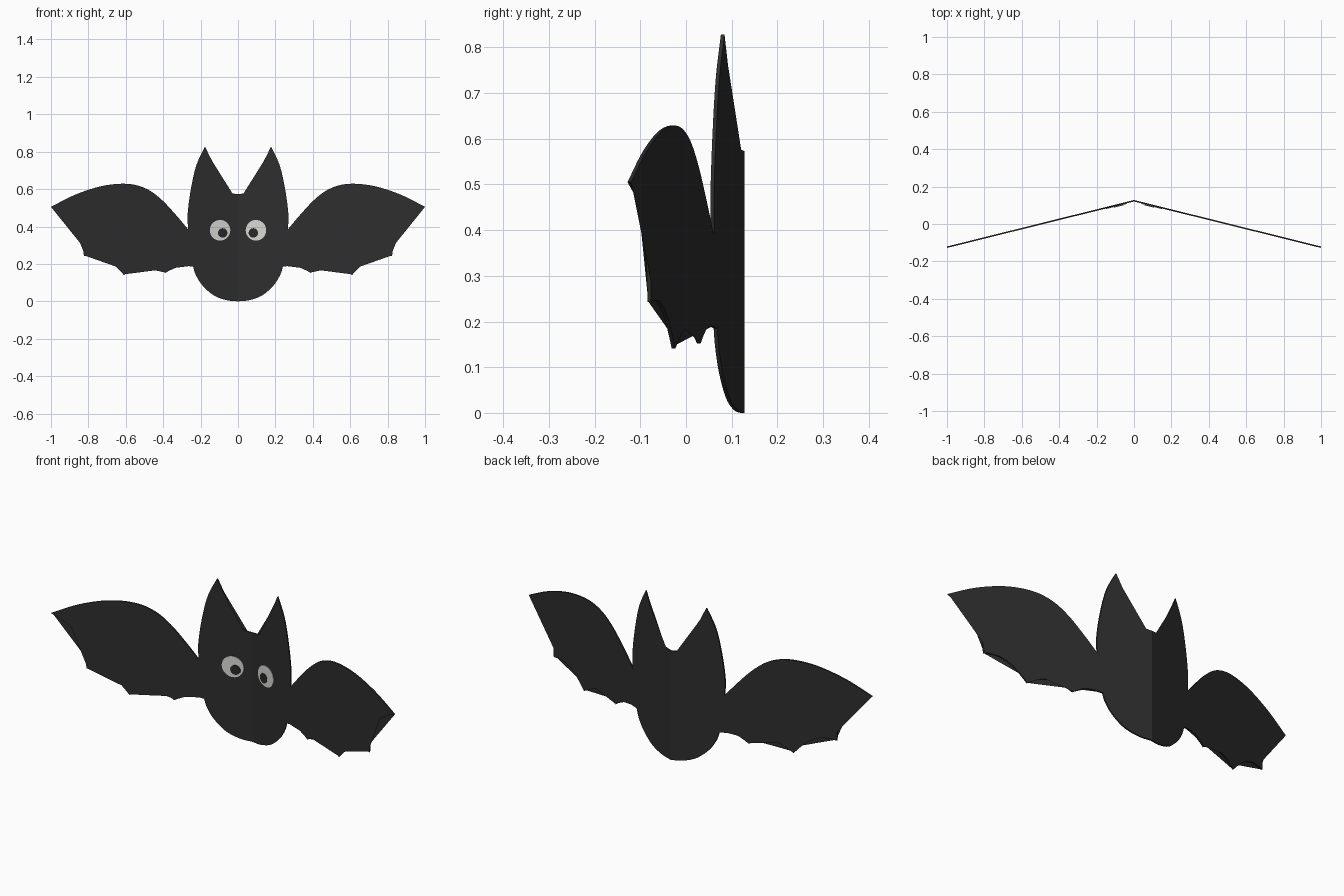
import bpy, bmesh, math

if "Cube" in bpy.data.objects:
    bpy.data.objects.remove(bpy.data.objects["Cube"])


def material(name, rgb):
    m = bpy.data.materials.new(name)
    m.diffuse_color = (*rgb, 1)
    m.use_nodes = True
    m.node_tree.nodes["Principled BSDF"].inputs["Base Color"].default_value = m.diffuse_color
    return m


black = material("charcoal", (0.027, 0.027, 0.027))
white = material("off white", (0.68, 0.68, 0.65))
dark = material("pupil black", (0.022, 0.022, 0.022))

SLOPE, THICK = 0.248, 0.008


def front_y(x):
    """Front surface of the folded sheet."""
    return 0.12 - SLOPE * x


def smooth(pts, n=6):
    """Catmull-Rom curve through the points."""
    p = [pts[0]] + pts + [pts[-1]]
    out = [pts[0]]
    for i in range(1, len(p) - 2):
        a, b, c, d = p[i - 1:i + 3]
        for k in range(1, n + 1):
            t = k / n
            out.append(tuple(0.5 * (2 * b[j] + (c[j] - a[j]) * t
                       + (2 * a[j] - 5 * b[j] + 4 * c[j] - d[j]) * t * t
                       + (3 * b[j] - a[j] - 3 * c[j] + d[j]) * t ** 3) for j in (0, 1)))
    return out


def outline(*runs):
    """Join smooth runs that meet at sharp corners."""
    pts = []
    for r in runs:
        s = smooth(r)
        pts += s[1:] if pts and pts[-1] == s[0] else s
    return pts


def plate(name, pts, mat, front=0.0, back=THICK, closed=True):
    """Counter-clockwise half outline -> folded plate, mirrored in x."""
    bm = bmesh.new()
    f = [bm.verts.new((x, front_y(x) + front, z)) for x, z in pts]
    b = [bm.verts.new((x, front_y(x) + back, z)) for x, z in pts]
    bm.faces.new(f)
    bm.faces.new(b[::-1])
    n = len(pts)
    for i in range(n if closed else n - 1):
        j = (i + 1) % n
        bm.faces.new((f[j], f[i], b[i], b[j]))
    bmesh.ops.triangulate(bm, faces=[q for q in bm.faces if len(q.verts) > 4])
    me = bpy.data.meshes.new(name)
    bm.to_mesh(me)
    bm.free()
    me.materials.append(mat)
    ob = bpy.data.objects.new(name, me)
    bpy.context.collection.objects.link(ob)
    mod = ob.modifiers.new("Mirror", 'MIRROR')
    mod.merge_threshold = 0.0005
    return ob


def disc(x, z, r, n=32):
    return [(x + r * math.cos(2 * math.pi * i / n), z + r * math.sin(2 * math.pi * i / n))
            for i in range(n)]


root_low, root_high = (0.24, 0.185), (0.267, 0.385)

# Body with ears
plate("body", outline(
    [(0, 0), (0.06, 0.006), (0.13, 0.032), (0.19, 0.085), (0.225, 0.14), root_low],
    [root_low, root_high],
    [root_high, (0.269, 0.47), (0.252, 0.6), (0.222, 0.73), (0.176, 0.828)],
    [(0.176, 0.828), (0.127, 0.72), (0.078, 0.601)],
    [(0.078, 0.601), (0.045, 0.58), (0, 0.573)]), black, closed=False)

# Scalloped wings
plate("wings", outline(
    [root_low, (0.295, 0.19), (0.342, 0.18), (0.387, 0.152)],
    [(0.387, 0.152), (0.43, 0.174), (0.485, 0.185), (0.545, 0.178), (0.61, 0.141)],
    [(0.61, 0.141), (0.65, 0.185), (0.70, 0.225), (0.76, 0.247), (0.824, 0.243)],
    [(0.824, 0.243), (0.832, 0.32), (0.865, 0.405), (0.92, 0.465), (1.0, 0.505)],
    [(1.0, 0.505), (0.866, 0.572), (0.72, 0.618), (0.588, 0.628), (0.49, 0.602),
     (0.41, 0.545), (0.33, 0.46), root_high]), black, closed=False)

# Eyes and pupils
plate("eyes", disc(0.096, 0.38, 0.055), white, -0.003, 0.002)
plate("pupils", disc(0.082, 0.366, 0.025), dark, -0.006, 0.0)
